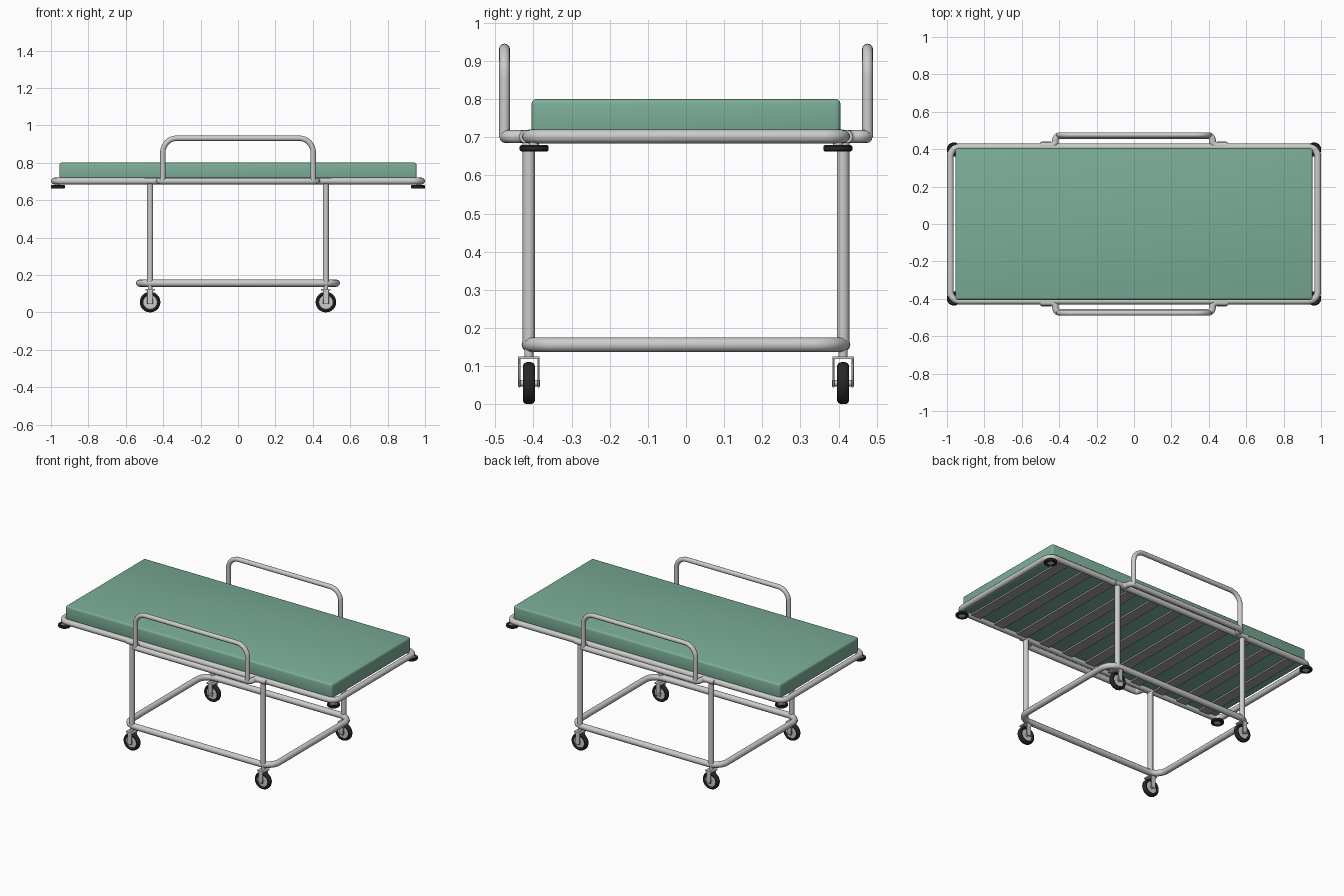
import bpy, bmesh, math
from mathutils import Vector, Matrix

if "Cube" in bpy.data.objects:
    bpy.data.objects.remove(bpy.data.objects["Cube"])


def material(name, rgb):
    m = bpy.data.materials.new(name)
    m.diffuse_color = (*rgb, 1)
    m.use_nodes = True
    m.node_tree.nodes["Principled BSDF"].inputs["Base Color"].default_value = m.diffuse_color
    return m


GREEN = material("green_vinyl", (0.20, 0.42, 0.31))
BLACK = material("black_rubber", (0.02, 0.02, 0.02))
SLAT = material("slat_grey", (0.35, 0.35, 0.35))


def finish(ob, mat=None):
    if mat:
        ob.data.materials.append(mat)
    bpy.ops.object.select_all(action='DESELECT')
    ob.select_set(True)
    bpy.context.view_layer.objects.active = ob
    bpy.ops.object.shade_smooth_by_angle(angle=math.radians(40))
    return ob


def rounded(points, r, closed=False, steps=8):
    """Replace each corner of a polyline by a smooth bend of radius r."""
    pts = [Vector(p) for p in points]
    n, out = len(pts), []
    for i, p in enumerate(pts):
        if not closed and i in (0, n - 1):
            out.append(p)
            continue
        u = (pts[i - 1] - p).normalized()
        v = (pts[(i + 1) % n] - p).normalized()
        c = p + (u + v) * r
        for k in range(steps + 1):
            a = math.pi / 2 * k / steps
            out.append(c - v * r * math.cos(a) - u * r * math.sin(a))
    return out


def tube(name, pts, radius, closed=False):
    cu = bpy.data.curves.new(name, 'CURVE')
    cu.dimensions = '3D'
    cu.bevel_depth = radius
    cu.bevel_resolution = 4
    cu.use_fill_caps = True
    sp = cu.splines.new('POLY')
    sp.points.add(len(pts) - 1)
    for q, p in zip(sp.points, pts):
        q.co = (*p, 1)
    sp.use_cyclic_u = closed
    ob = bpy.data.objects.new(name, cu)
    bpy.context.collection.objects.link(ob)
    bpy.ops.object.select_all(action='DESELECT')
    ob.select_set(True)
    bpy.context.view_layer.objects.active = ob
    bpy.ops.object.convert(target='MESH')
    return finish(bpy.context.object)


def lathe(name, profile, loc, along_y=False, mat=None, closed=True, seg=32):
    """Spin a (radius, height) profile around z, or around y."""
    bm = bmesh.new()
    vs = [bm.verts.new((r, 0, h)) for r, h in profile]
    es = [bm.edges.new(e) for e in zip(vs, vs[1:])]
    if closed:
        es.append(bm.edges.new((vs[-1], vs[0])))
    bmesh.ops.spin(bm, geom=vs + es, cent=(0, 0, 0), axis=(0, 0, 1),
                   angle=2 * math.pi, steps=seg)
    bmesh.ops.remove_doubles(bm, verts=bm.verts, dist=1e-5)
    bmesh.ops.recalc_face_normals(bm, faces=bm.faces)
    if along_y:
        bm.transform(Matrix.Rotation(math.pi / 2, 4, 'X'))
    return mesh_object(name, bm, loc, mat)


def mesh_object(name, bm, loc, mat=None):
    me = bpy.data.meshes.new(name)
    bm.to_mesh(me)
    bm.free()
    ob = bpy.data.objects.new(name, me)
    ob.location = loc
    bpy.context.collection.objects.link(ob)
    return finish(ob, mat)


def box(name, size, loc, mat=None, bevel=0, segs=3):
    bm = bmesh.new()
    bmesh.ops.create_cube(bm, size=1)
    bmesh.ops.scale(bm, vec=size, verts=bm.verts)
    if bevel:
        bmesh.ops.bevel(bm, geom=bm.edges[:], offset=bevel, segments=segs,
                        profile=0.5, affect='EDGES')
    return mesh_object(name, bm, loc, mat)


def loop(x, y, z, r):
    return rounded([(-x, -y, z), (x, -y, z), (x, y, z), (-x, y, z)], r, True)


def disc(r, h):
    return [(0, -h), (r, -h), (r, h), (0, h)]


# Bed frame and base frame
tube("bed_frame", loop(0.982, 0.412, 0.702, 0.05), 0.018, True)
tube("base_frame", loop(0.526, 0.412, 0.156, 0.08), 0.019, True)

# Mattress and the slats below it
box("mattress", (1.91, 0.81, 0.095), (0, 0, 0.7525), GREEN, 0.012)
for i in range(11):
    box("slat", (0.07, 0.81, 0.012), ((i - 5) * 0.172, 0, 0.701), SLAT)

# Side rails: hoop on an outrigger bar
for s in (-1, 1):
    y = s * 0.476
    tube("side_rail_hoop",
         rounded([(-0.402, y, 0.70), (-0.402, y, 0.931), (0.402, y, 0.931), (0.402, y, 0.70)], 0.075),
         0.0145)
    y0, y1 = s * 0.42, s * 0.472
    tube("side_rail_bar",
         rounded([(-0.50, y0, 0.702), (-0.42, y0, 0.702), (-0.42, y1, 0.702),
                  (0.42, y1, 0.702), (0.42, y0, 0.702), (0.50, y0, 0.702)], 0.024),
         0.0175)

TYRE = [(0.036, -0.011), (0.046, -0.0155), (0.052, -0.0125), (0.055, -0.006),
        (0.055, 0.006), (0.052, 0.0125), (0.046, 0.0155), (0.036, 0.011)]
BUMPER = [(0.02, -0.006), (0.024, -0.009), (0.034, -0.009), (0.038, -0.005),
          (0.038, 0.005), (0.034, 0.009), (0.024, 0.009), (0.02, 0.006)]

for sx in (-1, 1):
    for sy in (-1, 1):
        x, y = sx * 0.47, sy * 0.412
        # Legs
        tube("leg", [Vector((x, y, 0.156)), Vector((x, y, 0.70))], 0.0165)
        # Casters
        lathe("caster_tyre", TYRE, (x, y, 0.055), True, BLACK)
        lathe("caster_rim", disc(0.037, 0.009), (x, y, 0.055), True, closed=False)
        lathe("caster_axle", disc(0.009, 0.029), (x, y, 0.055), True, closed=False, seg=16)
        lathe("caster_stem", disc(0.012, 0.012), (x, y, 0.135), closed=False, seg=16)
        box("fork_crown", (0.05, 0.056, 0.007), (x, y, 0.1215))
        for t in (-1, 1):
            box("fork_plate", (0.032, 0.006, 0.08), (x, y + t * 0.025, 0.084), None, 0.002, 1)
        # Corner bumpers
        bx, by = sx * 0.963, sy * 0.398
        lathe("bumper", BUMPER, (bx, by, 0.671), mat=BLACK)
        lathe("bumper_hub", disc(0.021, 0.005), (bx, by, 0.671), closed=False)
        lathe("bumper_pin", disc(0.012, 0.014), (bx, by, 0.686), closed=False, seg=16)
